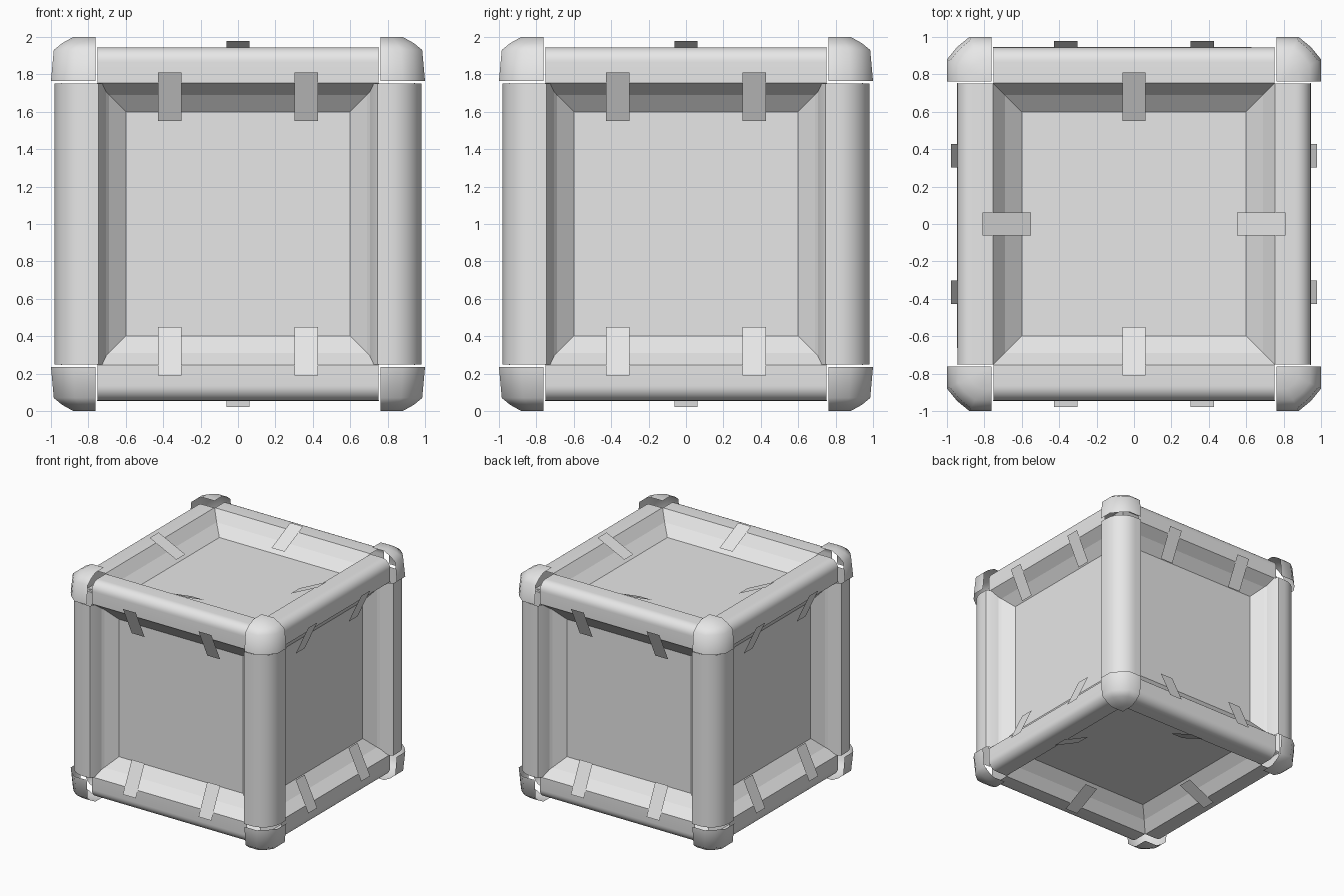
import bpy, bmesh, math
from mathutils import Matrix, Vector

cube = bpy.data.objects.get("Cube")
if cube:
    bpy.data.objects.remove(cube, do_unlink=True)

grey = bpy.data.materials.new("light_grey")
grey.use_nodes = True
GREY = (0.8, 0.8, 0.8, 1)
grey.diffuse_color = GREY
grey.node_tree.nodes["Principled BSDF"].inputs["Base Color"].default_value = GREY

LIFT = Vector((0, 0, 1))
SIGNS = (-1, 1)


def loft(name, rows, closed=False, cap=False, smooth=0):
    """Skin rows of points into an open shell facing away from the crate centre."""
    bm = bmesh.new()
    rings = [[bm.verts.new(p) for p in row] for row in rows]
    n = len(rings[0])
    for a, b in zip(rings, rings[1:]):
        for i in range(n if closed else n - 1):
            j = (i + 1) % n
            bm.faces.new((a[i], a[j], b[j], b[i]))
    if cap:
        bm.faces.new(rings[-1])
    bmesh.ops.recalc_face_normals(bm, faces=bm.faces)
    if sum(f.normal.dot(f.calc_center_median()) * f.calc_area() for f in bm.faces) < 0:
        bmesh.ops.reverse_faces(bm, faces=bm.faces)
    bmesh.ops.translate(bm, vec=LIFT, verts=bm.verts)
    mesh = bpy.data.meshes.new(name)
    bm.to_mesh(mesh)
    bm.free()
    mesh.materials.append(grey)
    obj = bpy.data.objects.new(name, mesh)
    bpy.context.collection.objects.link(obj)
    if smooth:
        bpy.ops.object.select_all(action='DESELECT')
        obj.select_set(True)
        bpy.context.view_layer.objects.active = obj
        bpy.ops.object.shade_smooth_by_angle(angle=math.radians(smooth))
    return obj


def rounded(outer, radius, steps=8):
    """Quarter round joining two outer faces of a rail."""
    c = outer - radius
    return [(c + radius * math.sin(t), c + radius * math.cos(t))
            for t in (math.pi / 2 * i / steps for i in range(steps + 1))]


# Each side of the crate, as a turn of the top side
turns = {"top": Matrix(), "bottom": Matrix.Rotation(math.pi, 3, 'X')}
for i, side in enumerate(("front", "right", "back", "left")):
    turns[side] = Matrix.Rotation(i * math.pi / 2, 3, 'Z') @ Matrix.Rotation(math.pi / 2, 3, 'X')
turns["top"] = Matrix.Identity(3)

for side, turn in turns.items():
    # Recessed panel with a two-step sloping rim
    rings = [[turn @ Vector((sx * r, sy * r, h)) for sx, sy in ((-1, -1), (1, -1), (1, 1), (-1, 1))]
             for r, h in ((0.755, 0.945), (0.69, 0.86), (0.6, 0.785))]
    loft(side + "_panel", rings, closed=True, cap=True)

    # Slanted clips bridging rail and panel
    level = side in ("top", "bottom")
    for s in SIGNS:
        for c in ((0,) if level else (-0.365, 0.365)):
            strip = [[turn @ Vector((c + w, s * r, h)) for w in (-0.062, 0.062)]
                     for r, h in ((0.81, 0.978), (0.552, 0.856))]
            loft(side + "_clip", strip)
        if level:
            strip = [[turn @ Vector((s * r, w, h)) for w in (-0.062, 0.062)]
                     for r, h in ((0.81, 0.978), (0.552, 0.856))]
            loft(side + "_clip", strip)

# Horizontal rails
rail = [(0.755, 0.945)] + rounded(0.945, 0.08) + [(0.945, 0.755)]
for sz in SIGNS:
    for s in SIGNS:
        loft("cross_rail", [[(e * 0.75, s * u, sz * v) for u, v in rail] for e in SIGNS], smooth=40)
        loft("side_rail", [[(s * u, e * 0.75, sz * v) for u, v in rail] for e in SIGNS], smooth=40)

# Upright posts with folded inner lips
post = [(0.705, 0.88), (0.735, 0.965), (0.745, 0.98)] + rounded(0.98, 0.17)
post += [(v, u) for u, v in reversed(post[:3])]
for sx in SIGNS:
    for sy in SIGNS:
        loft("post", [[(sx * u, sy * v, e * 0.752) for u, v in post] for e in SIGNS], smooth=40)

# Hollow corner guards: chamfered outline tapering towards a flat end
levels = ((1.0, 0.88, 0.765), (0.985, 0.872, 0.93), (0.94, 0.85, 0.967), (0.88, 0.82, 1.0))
for sx in SIGNS:
    for sy in SIGNS:
        for sz in SIGNS:
            rows = [[(sx * u, sy * v, sz * h) for u, v in
                     ((o, 0.762), (o, k), ((o + k) / 2 + 0.006, (o + k) / 2 + 0.006), (k, o), (0.762, o))]
                    for o, k, h in levels]
            rows.append([(sx * 0.762, sy * 0.762, sz * 1.0)] * 5)
            guard = loft("corner_guard", rows, smooth=65)
